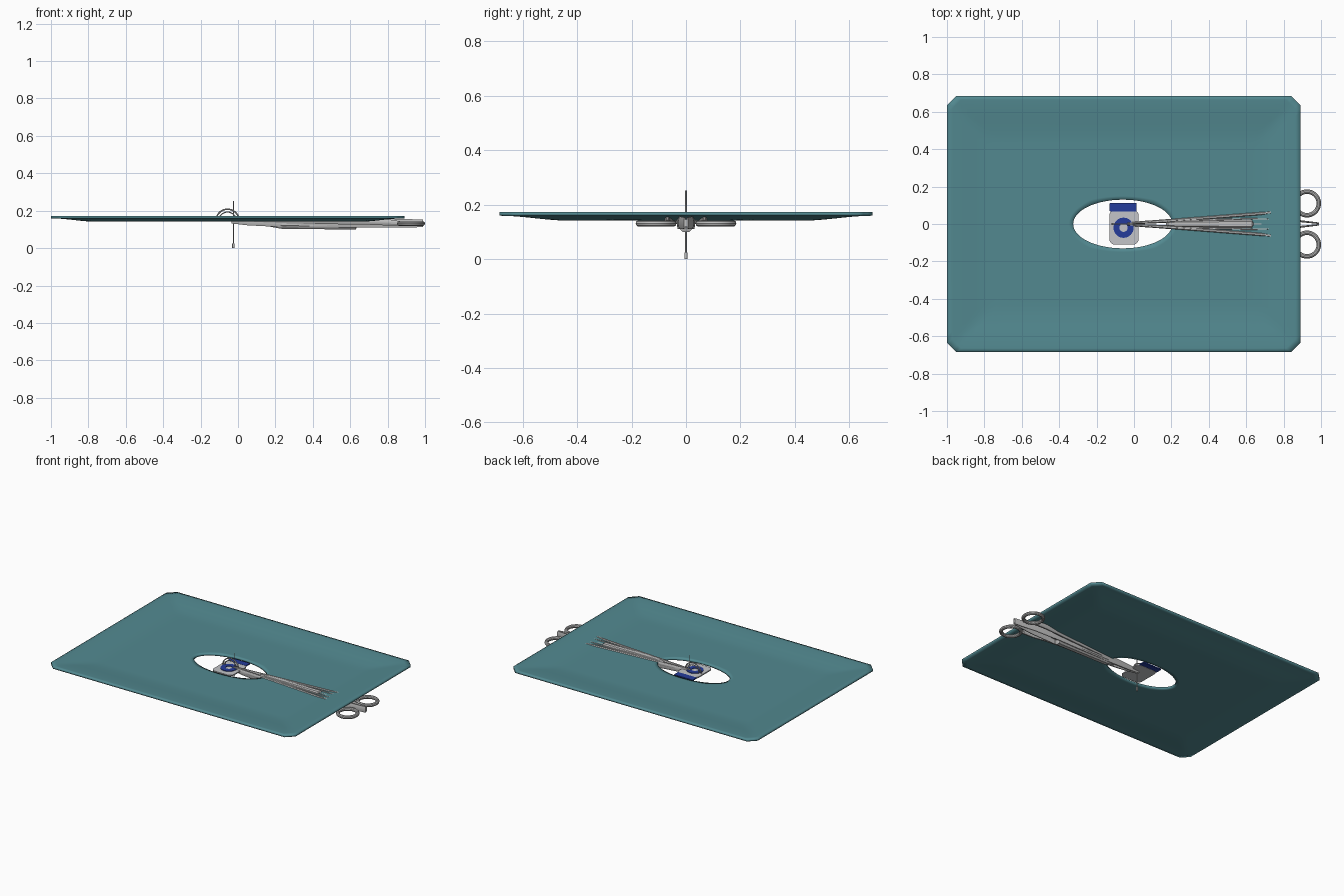
import bpy, bmesh, math
from mathutils import Vector

cube = bpy.data.objects.get("Cube")
if cube:
    bpy.data.objects.remove(cube, do_unlink=True)


def material(name, rgb):
    m = bpy.data.materials.new(name)
    m.use_nodes = True
    m.diffuse_color = (*rgb, 1)
    m.node_tree.nodes["Principled BSDF"].inputs["Base Color"].default_value = (*rgb, 1)
    return m


TEAL = material("teal cloth", (0.085, 0.25, 0.28))
STEEL = material("steel", (0.52, 0.52, 0.52))
PAD = material("pale pad", (0.55, 0.56, 0.58))
BLUE = material("deep blue", (0.018, 0.045, 0.33))


def finish(name, bm, mat, mirror=False, angle=35):
    bmesh.ops.recalc_face_normals(bm, faces=bm.faces)
    mesh = bpy.data.meshes.new(name)
    bm.to_mesh(mesh)
    bm.free()
    mesh.materials.append(mat)
    obj = bpy.data.objects.new(name, mesh)
    bpy.context.collection.objects.link(obj)
    bpy.ops.object.select_all(action='DESELECT')
    bpy.context.view_layer.objects.active = obj
    obj.select_set(True)
    bpy.ops.object.shade_smooth_by_angle(angle=math.radians(angle))
    if mirror:
        mod = obj.modifiers.new("Mirror", 'MIRROR')
        mod.use_axis = (False, True, False)
        mod.use_mirror_merge = False
    return obj


def bridge(bm, a, b):
    for i in range(len(a)):
        j = (i + 1) % len(a)
        bm.faces.new((a[i], a[j], b[j], b[i]))


def loft(name, stations, mirror=False):
    """Eight-sided bar along x; each station is x, y, half width, low z, high z."""
    bm = bmesh.new()
    rings = []
    for x, y, w, lo, hi in stations:
        mid, h = (lo + hi) / 2, (hi - lo) / 2
        ring = []
        for k in range(8):
            a = math.radians(22.5 + 45 * k)
            ring.append(bm.verts.new((x, y + 1.08 * w * math.cos(a), mid + 1.08 * h * math.sin(a))))
        rings.append(ring)
    for a, b in zip(rings, rings[1:]):
        bridge(bm, a, b)
    bm.faces.new(rings[0])
    bm.faces.new(rings[-1])
    return finish(name, bm, STEEL, mirror)


def torus(name, centre, major, minor, turn=math.tau, upright=False, mirror=False):
    """Round ring, or an upright arch when turn is less than a full circle."""
    bm = bmesh.new()
    steps, closed, rings = 36, turn > 6, []
    for i in range(steps if closed else steps + 1):
        a = turn * i / steps
        ring = []
        for k in range(10):
            b = math.tau * k / 10
            r = major + minor * math.cos(b)
            u, v, n = r * math.cos(a), r * math.sin(a), minor * math.sin(b)
            p = Vector((u, n, v)) if upright else Vector((u, v, n))
            ring.append(bm.verts.new(p + Vector(centre)))
        rings.append(ring)
    for a, b in zip(rings, rings[1:]):
        bridge(bm, a, b)
    if closed:
        bridge(bm, rings[-1], rings[0])
    return finish(name, bm, STEEL, mirror)


def plate(name, outline, z, thick, mat, hole=None):
    """Flat plate from an outline, optionally with a matching inner outline."""
    bm = bmesh.new()
    low = [bm.verts.new((x, y, z)) for x, y in outline]
    high = [bm.verts.new((x, y, z + thick)) for x, y in outline]
    bridge(bm, low, high)
    if hole:
        low_in = [bm.verts.new((x, y, z)) for x, y in hole]
        high_in = [bm.verts.new((x, y, z + thick)) for x, y in hole]
        bridge(bm, low_in, high_in)
        bridge(bm, low, low_in)
        bridge(bm, high, high_in)
    else:
        bm.faces.new(low)
        bm.faces.new(high)
    return finish(name, bm, mat)


def circle(cx, cy, r, n=32):
    return [(cx + r * math.cos(math.tau * i / n), cy + r * math.sin(math.tau * i / n)) for i in range(n)]


def rounded(x0, x1, y0, y1, r):
    pts = []
    corners = ((x1 - r, y1 - r), (x0 + r, y1 - r), (x0 + r, y0 + r), (x1 - r, y0 + r))
    for q, (cx, cy) in enumerate(corners):
        for i in range(6):
            a = math.pi / 2 * (q + i / 5)
            pts.append((cx + r * math.cos(a), cy + r * math.sin(a)))
    return pts


# Cloth sheet with clipped corners, upturned edges and an oval opening
X0, X1, Y, CUT = -1.0, 0.89, 0.685, 0.05
HOLE_X, HOLE_A, HOLE_B = -0.06, 0.265, 0.13
corners = [(X1, CUT - Y), (X1, Y - CUT), (X1 - CUT, Y), (X0 + CUT, Y),
           (X0, Y - CUT), (X0, CUT - Y), (X0 + CUT, -Y), (X1 - CUT, -Y)]
outline = []
for i, a in enumerate(corners):
    b = corners[(i + 1) % len(corners)]
    parts = 3 if i % 2 else 30
    outline += [(a[0] + (b[0] - a[0]) * k / parts, a[1] + (b[1] - a[1]) * k / parts) for k in range(parts)]


def ease(t):
    t = min(max(t, 0), 1)
    return t * t * (3 - 2 * t)


def lift(x, y):
    side = max((x - X1 + 0.24) / 0.24, (X0 + 0.24 - x) / 0.24)
    return 0.018 * max(ease(side), ease((abs(y) - 0.43) / (Y - 0.43)))


bm = bmesh.new()
rings = []
for s in range(29):
    t = s / 28
    ring = []
    for ox, oy in outline:
        a = math.atan2(oy / HOLE_B, (ox - HOLE_X) / HOLE_A)
        ix, iy = HOLE_X + HOLE_A * math.cos(a), HOLE_B * math.sin(a)
        x, y = ix + (ox - ix) * t, iy + (oy - iy) * t
        ring.append(bm.verts.new((x, y, 0.148 + lift(x, y))))
    rings.append(ring)
for a, b in zip(rings, rings[1:]):
    bridge(bm, a, b)
cloth = finish("drape_sheet", bm, TEAL)
solid = cloth.modifiers.new("Thickness", 'SOLIDIFY')
solid.thickness, solid.offset = 0.013, 0

# Pad in the opening with its blue markings
plate("pad", rounded(-0.132, 0.025, -0.11, 0.075, 0.03), 0.142, 0.008, PAD)
plate("pad_strip", rounded(-0.13, 0.014, 0.067, 0.113, 0.004), 0.143, 0.008, BLUE)
plate("pad_ring", circle(-0.056, -0.02, 0.054), 0.15, 0.004, BLUE, circle(-0.056, -0.02, 0.022))

# Curved wires and straight needle standing in the pad
torus("curved_wire_outer", (-0.056, 0, 0.146), 0.062, 0.004, math.pi, True)
torus("curved_wire_inner", (-0.056, 0, 0.146), 0.047, 0.003, math.pi, True)
for name, r, z0, z1 in (("needle", 0.003, 0, 0.252), ("needle_foot", 0.006, 0, 0.025)):
    bm = bmesh.new()
    bmesh.ops.create_cone(bm, cap_ends=True, segments=12, radius1=r, radius2=r, depth=z1 - z0)
    bmesh.ops.translate(bm, verts=bm.verts, vec=(-0.025, 0, (z0 + z1) / 2))
    finish(name, bm, STEEL)

# Gripping instrument: central body, paired blades, outer arms and finger rings
loft("body", [(0.17, 0, 0.012, 0.115, 0.155), (0.24, 0, 0.028, 0.102, 0.163),
              (0.63, 0, 0.03, 0.1, 0.164), (0.64, 0, 0.008, 0.125, 0.155), (0.72, 0, 0.005, 0.135, 0.156)])
loft("blade", [(-0.035, 0.004, 0.004, 0.132, 0.158), (0.05, 0.009, 0.008, 0.122, 0.16),
               (0.24, 0.018, 0.009, 0.112, 0.16), (0.63, 0.028, 0.006, 0.11, 0.16),
               (0.83, 0.022, 0.006, 0.11, 0.157), (0.99, 0.004, 0.004, 0.112, 0.153)], True)
loft("arm", [(0.02, 0.008, 0.006, 0.135, 0.158), (0.24, 0.022, 0.009, 0.132, 0.161),
             (0.5, 0.042, 0.01, 0.128, 0.161), (0.68, 0.056, 0.01, 0.126, 0.161),
             (0.78, 0.068, 0.01, 0.122, 0.158), (0.87, 0.068, 0.011, 0.12, 0.143)], True)
torus("finger_ring", (0.925, 0.11, 0.131), 0.063, 0.012, mirror=True)
